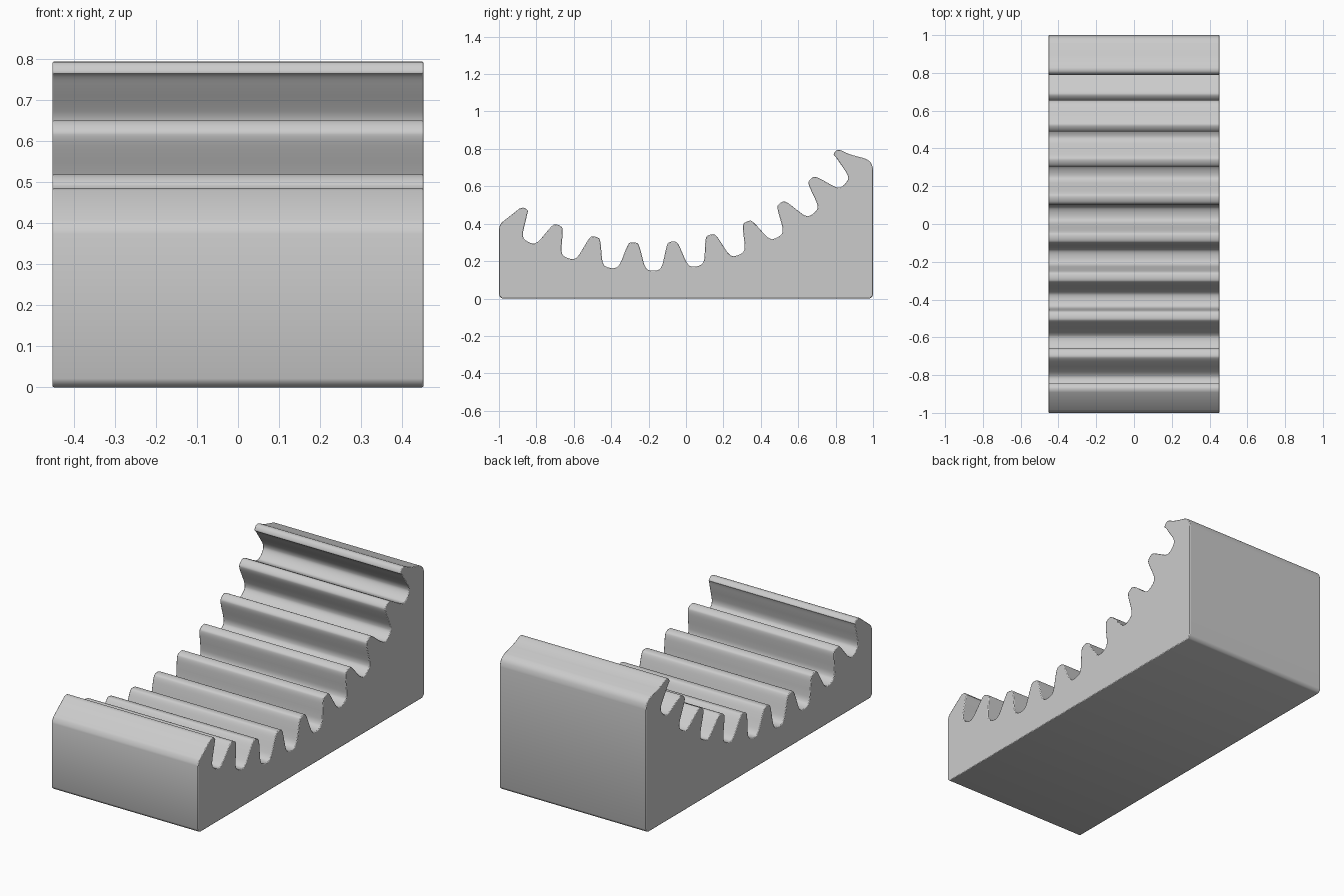
import bpy, bmesh, math
from mathutils import Vector

cube = bpy.data.objects.get("Cube")
if cube:
    bpy.data.objects.remove(cube)

HALF_WIDTH = 0.453
CENTRE = Vector((-0.20, 1.57))      # centre of the tooth arc, in (y, z)
PITCH = math.radians(9.32)
FIRST_GAP = math.radians(-26.9)
GAPS = 9

# Half of one gap between teeth: (radius, half width), from tip to root
half_gap = [(1.269, 0.086), (1.283, 0.075), (1.32, 0.065), (1.37, 0.054),
            (1.403, 0.044), (1.421, 0.025)]


def arc_point(angle, radius, offset):
    out = Vector((math.sin(angle), -math.cos(angle)))
    along = Vector((math.cos(angle), math.sin(angle)))
    return CENTRE + out * radius + along * offset


def round_corners(points, reach):
    """Cut every corner, never further than reach."""
    result = []
    for i, p in enumerate(points):
        for q in (points[i - 1], points[(i + 1) % len(points)]):
            d = q - p
            result.append(p + d * min(0.27, reach / d.length))
    return result


# Side profile: front end, toothed arc, back end, base
profile = [Vector(p) for p in ((-1, 0), (-1, 0.395), (-0.875, 0.493), (-0.842, 0.47))]
for i in range(GAPS):
    angle = FIRST_GAP + i * PITCH
    left = [arc_point(angle, r, -w) for r, w in half_gap]
    right = [arc_point(angle, r, w) for r, w in reversed(half_gap)]
    if i == 0:
        left = left[1:]
    if i == GAPS - 1:
        right = right[:-1]
    profile += left + right
profile += [Vector(p) for p in ((0.785, 0.768), (0.81, 0.803), (0.87, 0.772),
                                (0.975, 0.744), (1, 0.71), (1, 0))]
profile = round_corners(round_corners(profile, 0.016), 0.005)

# Extrude the profile across the width
bm = bmesh.new()
face = bm.faces.new([bm.verts.new((-HALF_WIDTH, y, z)) for y, z in profile])
extruded = bmesh.ops.extrude_face_region(bm, geom=[face])
verts = [v for v in extruded["geom"] if isinstance(v, bmesh.types.BMVert)]
bmesh.ops.translate(bm, verts=verts, vec=(2 * HALF_WIDTH, 0, 0))
bmesh.ops.recalc_face_normals(bm, faces=bm.faces)
mesh = bpy.data.meshes.new("toothed_block")
bm.to_mesh(mesh)
bm.free()

block = bpy.data.objects.new("toothed_block", mesh)
bpy.context.collection.objects.link(block)

# Small rounded edge around both side faces
bevel = block.modifiers.new("side_edges", 'BEVEL')
bevel.width = 0.004
bevel.segments = 2
bevel.limit_method = 'ANGLE'
bevel.angle_limit = math.radians(70)
bevel.use_clamp_overlap = False

# Plain grey material
grey = bpy.data.materials.new("light_grey")
grey.use_nodes = True
colour = (0.6, 0.6, 0.6, 1)
grey.diffuse_color = colour
grey.node_tree.nodes["Principled BSDF"].inputs["Base Color"].default_value = colour
mesh.materials.append(grey)

bpy.ops.object.select_all(action='DESELECT')
block.select_set(True)
bpy.context.view_layer.objects.active = block
bpy.ops.object.shade_smooth_by_angle(angle=math.radians(35))
